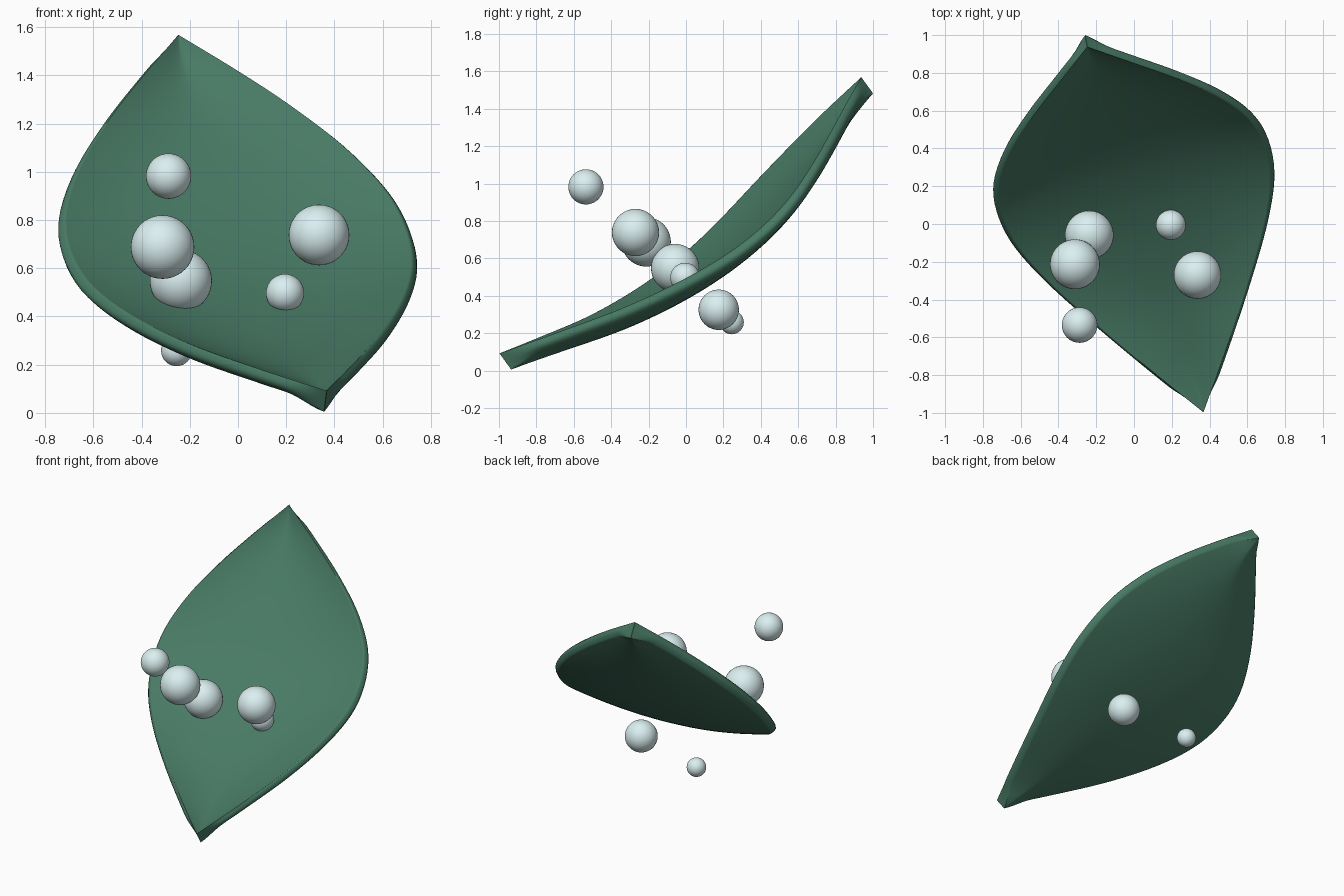
import bpy, bmesh, math
from mathutils import Vector

if "Cube" in bpy.data.objects:
    bpy.data.objects.remove(bpy.data.objects["Cube"])


def material(name, rgb):
    m = bpy.data.materials.new(name)
    m.diffuse_color = (*rgb, 1)
    m.use_nodes = True
    m.node_tree.nodes["Principled BSDF"].inputs["Base Color"].default_value = m.diffuse_color
    return m


def smooth_curve(pts, x):
    """Cubic interpolation through (x, value...) points."""
    def slope(i, k):
        a, b = pts[max(i - 1, 0)], pts[min(i + 1, len(pts) - 1)]
        return (b[k] - a[k]) / (b[0] - a[0])
    i = max(j for j in range(len(pts) - 1) if x >= pts[j][0] - 1e-9)
    p, q = pts[i], pts[i + 1]
    h = q[0] - p[0]
    t = (x - p[0]) / h
    return [(2*t**3 - 3*t**2 + 1) * p[k] + (t**3 - 2*t**2 + t) * h * slope(i, k)
            + (3*t**2 - 2*t**3) * q[k] + (t**3 - t**2) * h * slope(i + 1, k)
            for k in range(1, len(p))]


def smoothstep(x):
    x = min(1, max(0, x))
    return x * x * (3 - 2 * x)


# Tilted leaf frame: along the midrib, across the blade, and normal to it
CENTRE = Vector((0.06, -0.03, 0.83))
ALONG = Vector((-0.245, 0.77, 0.588)).normalized()
NORMAL = Vector((0.10, -0.58, 0.81))
NORMAL = (NORMAL - ALONG * NORMAL.dot(ALONG)).normalized()
ACROSS = ALONG.cross(NORMAL)

# Leaf outline: position along, half width, rim height
OUTLINE = [(-1.255, 0.0, 0.0), (-0.95, 0.213, -0.087), (-0.64, 0.417, -0.17),
           (-0.34, 0.588, -0.223), (-0.08, 0.692, -0.245), (0.16, 0.72, -0.238),
           (0.376, 0.685, -0.207), (0.61, 0.567, -0.153), (0.84, 0.39, -0.095),
           (1.03, 0.216, -0.048), (1.255, 0.0, 0.0)]


def leaf_ring(a):
    w, rim = smooth_curve(OUTLINE, a)
    w = max(w, 0.0008)
    f = smoothstep(w / 0.12)                 # plain wedge only at the very tips
    g = smoothstep(w / 0.65)
    dish = 0.075 * (1 - math.exp(-w / 0.11))
    wall = 0.107 - 0.037 * f
    depth = 0.107 + 0.031 * g                # underside depth at the midrib
    power = 1.1 + 1.0 * g                    # creased near tips, round in the middle
    ring = []
    n = 24
    # upper face, dished
    for i in range(n + 1):
        s = math.sin(math.pi / 2 * (2 * i / n - 1))
        ring.append((s * w, rim - dish * (1 - abs(s) ** (power + 0.2))))
    # rounded side wall
    bulge = 0.026 * f
    wall_pts = [(w + bulge * math.sin(math.pi * t), rim - wall * t)
                for t in (0.12, 0.3, 0.5, 0.7, 0.88)]
    ring += wall_pts
    # underside
    for i in range(n + 1):
        s = -math.sin(math.pi / 2 * (2 * i / n - 1))
        ring.append((s * w, rim - wall - (depth - wall) * (1 - abs(s) ** power)))
    ring += [(-x, z) for x, z in reversed(wall_pts)]
    return [CENTRE + ALONG * a + ACROSS * x + NORMAL * (z + 0.008 * min(0, x)) for x, z in ring]


# Leaf blade lofted from tip to tip
bm = bmesh.new()
steps = 72
rings = []
for i in range(steps + 1):
    a = -1.255 * math.cos(math.pi * i / steps)
    rings.append([bm.verts.new(p) for p in leaf_ring(a)])
for r0, r1 in zip(rings, rings[1:]):
    for j in range(len(r0)):
        k = (j + 1) % len(r0)
        bm.faces.new((r0[j], r0[k], r1[k], r1[j]))
bm.faces.new(rings[0])
bm.faces.new(rings[-1])
bmesh.ops.recalc_face_normals(bm, faces=bm.faces)
mesh = bpy.data.meshes.new("leaf")
bm.to_mesh(mesh)
bm.free()
leaf = bpy.data.objects.new("leaf", mesh)
bpy.context.collection.objects.link(leaf)
mesh.materials.append(material("leaf_green", (0.065, 0.195, 0.13)))
bpy.context.view_layer.objects.active = leaf
leaf.select_set(True)
bpy.ops.object.shade_smooth_by_angle(angle=math.radians(75))

# Dew drops: x, y, z, radius
DROPS = [(-0.288, -0.535, 0.982, 0.094), (-0.313, -0.213, 0.688, 0.132),
         (-0.237, -0.058, 0.548, 0.129), (0.336, -0.27, 0.738, 0.126),
         (0.195, -0.005, 0.497, 0.079), (0.235, 0.175, 0.325, 0.108),
         (-0.255, 0.245, 0.258, 0.064)]
water = material("dew_water", (0.71, 0.87, 0.88))
for i, (x, y, z, r) in enumerate(DROPS):
    bpy.ops.mesh.primitive_uv_sphere_add(segments=40, ring_count=20, radius=r, location=(x, y, z))
    drop = bpy.context.object
    drop.name = f"dew_drop_{i + 1}"
    drop.data.materials.append(water)
    bpy.ops.object.shade_smooth()
